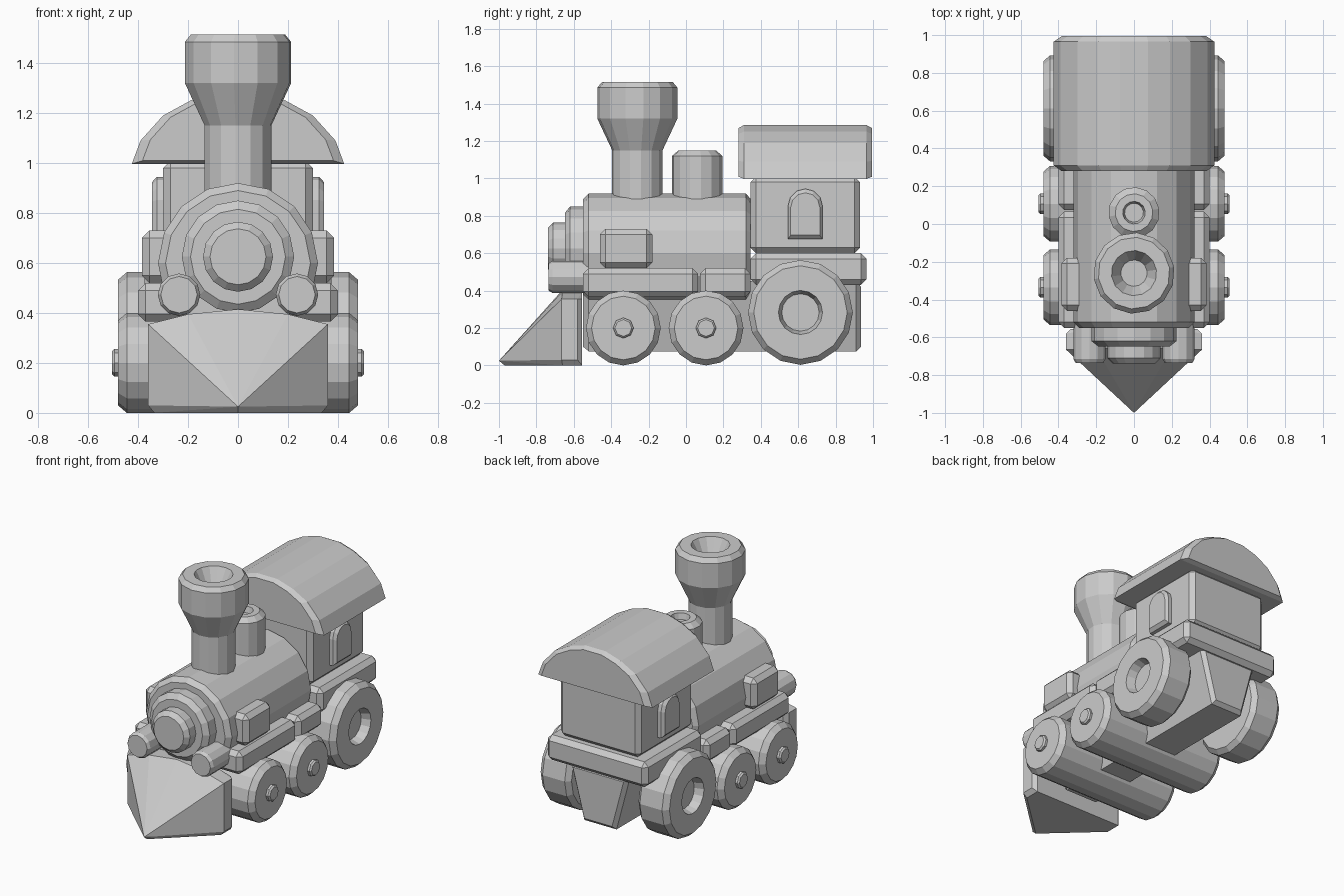
import bpy, bmesh
from math import sin, cos, pi

if "Cube" in bpy.data.objects:
    bpy.data.objects.remove(bpy.data.objects["Cube"])


def make(name, bm):
    bmesh.ops.recalc_face_normals(bm, faces=bm.faces[:])
    me = bpy.data.meshes.new(name)
    bm.to_mesh(me)
    bm.free()
    ob = bpy.data.objects.new(name, me)
    bpy.context.collection.objects.link(ob)
    return ob


def loft(name, rings):
    """Skin matching closed rings and cap both ends."""
    bm = bmesh.new()
    vs = [[bm.verts.new(p) for p in r] for r in rings]
    n = len(vs[0])
    for a, b in zip(vs, vs[1:]):
        for i in range(n):
            j = (i + 1) % n
            bm.faces.new((a[i], a[j], b[j], b[i]))
    bm.faces.new(vs[0])
    bm.faces.new(vs[-1])
    return make(name, bm)


def place(axis, u, v, t):
    return {'X': (t, u, v), 'Y': (u, t, v), 'Z': (u, v, t)}[axis]


def lathe(name, axis, cu, cv, profile, n=16, phase=0.0):
    """Turned part: profile is (radius, position along axis)."""
    ang = [2 * pi * i / n + phase for i in range(n)]
    return loft(name, [[place(axis, cu + r * cos(a), cv + r * sin(a), t) for a in ang]
                       for r, t in profile])


def prism(name, axis, outline, centre, stations):
    """Extruded outline: stations are (scale about centre, position)."""
    cu, cv = centre
    return loft(name, [[place(axis, cu + (u - cu) * s, cv + (v - cv) * s, t)
                        for u, v in outline] for s, t in stations])


def box(name, x, y, z, bevel=0.03):
    bm = bmesh.new()
    bmesh.ops.create_cube(bm, size=1)
    for v in bm.verts:
        for k, (a, b) in enumerate((x, y, z)):
            v.co[k] = a if v.co[k] < 0 else b
    ob = make(name, bm)
    m = ob.modifiers.new("chamfer", 'BEVEL')
    m.width, m.segments = bevel, 1
    return ob


# boiler with stepped front
lathe("boiler", 'Y', 0, 0.6, [(.29, -.55), (.32, -.52), (.32, .32), (.29, .345)], 16, pi / 16 * 2)
lathe("smokebox_ring", 'Y', 0, 0.625, [(.225, -.5), (.225, -.62), (.19, -.648)], 16)
lathe("smokebox_door", 'Y', 0, 0.625, [(.14, -.6), (.14, -.71), (.112, -.738)], 16)

# chimney and steam dome, both hollow at the top
lathe("chimney", 'Z', 0, -.26, [(.135, .85), (.135, 1.15), (.215, 1.32), (.215, 1.485),
                               (.19, 1.515), (.12, 1.515), (.07, 1.42)], 14, .15)
lathe("steam_dome", 'Z', 0, .06, [(.135, .82), (.135, 1.12), (.1, 1.15),
                                 (.06, 1.15), (.05, 1.11)], 14, .15)

# running boards and frame
box("front_running_board", (-.4, .4), (-.55, .065), (.365, .52))
box("rear_running_board", (-.4, .4), (.075, .345), (.365, .52))
frame = [(-.12, .075), (.12, .075), (.22, .45), (-.22, .45)]
prism("frame", 'Y', frame, (0, .25), [(.86, -.55), (1, -.52), (1, .91), (.86, .935)])

# cab
box("cab_floor", (-.375, .375), (.345, .965), (.43, .6))
box("cab", (-.3, .3), (.345, .93), (.6, 1.01))
half = [(.425, .997), (.39, 1.09), (.3, 1.19), (.19, 1.25), (.075, 1.285)]
roof = half + [(-x, z) for x, z in reversed(half)]
prism("cab_roof", 'Y', roof, (0, 1.12), [(.9, .28), (1, .31), (1, .965), (.9, .995)])

# cowcatcher
bm = bmesh.new()
pts = [(0, -1, .025), (0, -.97, 0), (0, -.65, .415), (0, -.555, .415)]
for s in (-1, 1):
    pts += [(s * .36, -.665, .03), (s * .335, -.66, 0), (s * .36, -.58, .03),
            (s * .335, -.555, 0), (s * .335, -.555, .355), (s * .36, -.58, .355),
            (s * .36, -.665, .355), (s * .2, -.66, .395), (s * .2, -.555, .395)]
for p in pts:
    bm.verts.new(p)
res = bmesh.ops.convex_hull(bm, input=bm.verts[:])
bmesh.ops.delete(bm, geom=[g for g in set(res["geom_interior"] + res["geom_unused"])
                           if isinstance(g, bmesh.types.BMVert)], context='VERTS')
make("cowcatcher", bm)

# small wheels run the full width, with hubs
for label, y in (("front", -.335), ("middle", .107)):
    lathe(label + "_wheels", 'X', y, .2, [(.17, -.48), (.2, -.445), (.2, .445), (.17, .48)], 16, pi / 2)
    lathe(label + "_wheel_hubs", 'X', y, .2, [(.045, -.505), (.055, -.495), (.055, .495), (.045, .505)], 8)

# paired parts
arch = [(.545, .675), (.73, .675)] + [(.6375 + .0925 * cos(a * pi / 6), .852 + .0925 * sin(a * pi / 6))
                                      for a in range(7)]
for side, s in (("left", 1), ("right", -1)):
    lathe(side + "_rear_wheel", 'X', .612, .283,
          [(.25, s * .25), (.28, s * .28), (.28, s * .445), (.25, s * .48),
           (.118, s * .48), (.1, s * .42)], 16, pi / 2)
    lathe(side + "_headlamp", 'Y', s * .236, .473,
          [(.085, -.5), (.085, -.715), (.073, -.735)], 12)
    box(side + "_side_tank", sorted((s * .2, s * .385)), (-.46, -.18), (.52, .73))
    prism(side + "_window", 'X', arch, (.6375, .81), [(1, s * .25), (1, s * .325), (.84, s * .345)])
